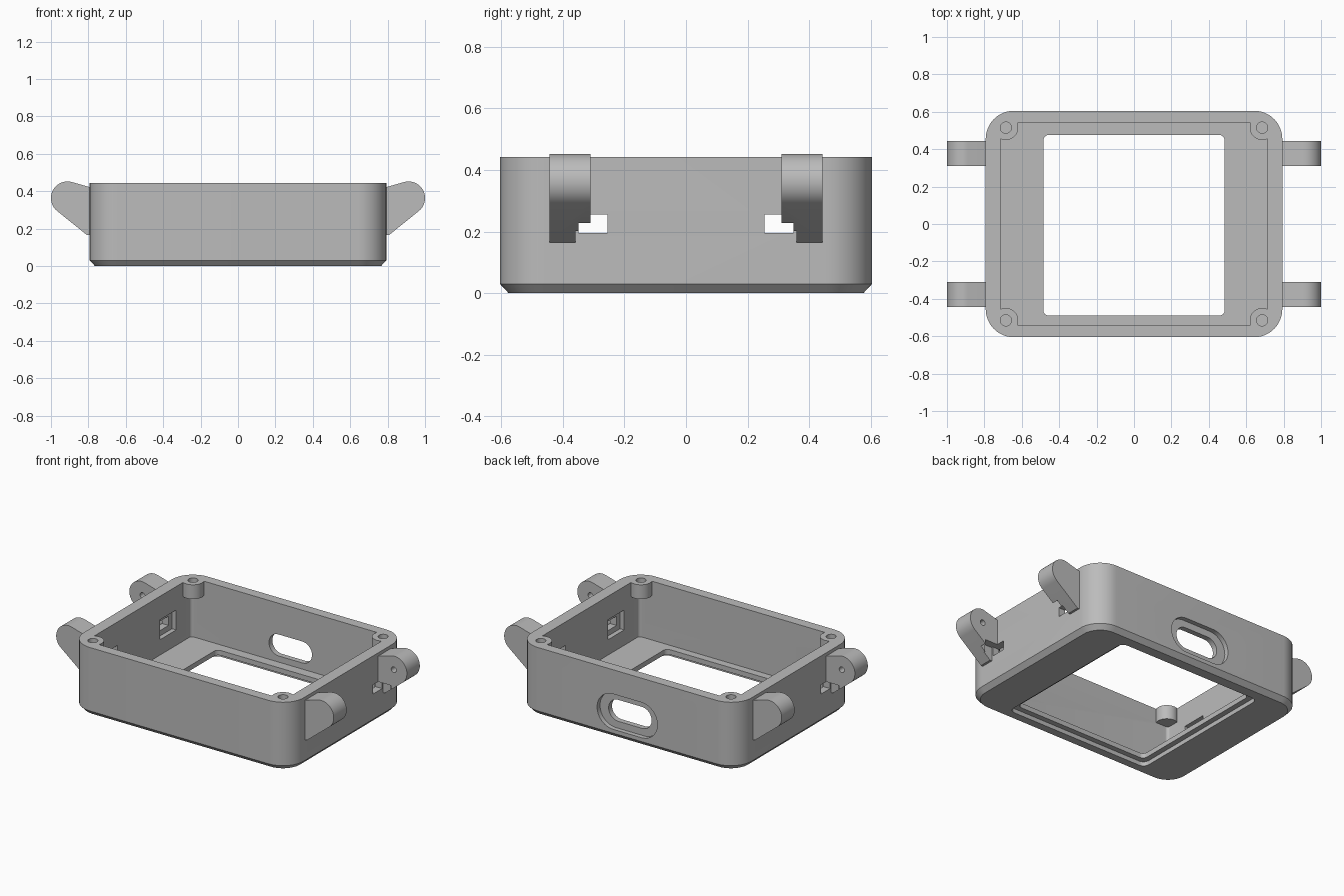
import bpy, bmesh
from math import sin, cos, pi, radians
from mathutils import Matrix

cube = bpy.data.objects.get("Cube")
if cube:
    bpy.data.objects.remove(cube, do_unlink=True)

grey = bpy.data.materials.new("mid grey plastic")
grey.use_nodes = True
COLOUR = (0.5, 0.5, 0.5, 1)
grey.diffuse_color = COLOUR
grey.node_tree.nodes["Principled BSDF"].inputs["Base Color"].default_value = COLOUR


def arc(cx, cy, r, start, end, steps=12):
    angles = [radians(start + (end - start) * i / steps) for i in range(steps + 1)]
    return [(cx + r * cos(a), cy + r * sin(a)) for a in angles]


def rounded(hw, hh, r, cx=0, cy=0):
    """Rounded rectangle outline from half sizes and corner radius."""
    pts = []
    for k, (sx, sy) in enumerate([(1, 1), (-1, 1), (-1, -1), (1, -1)]):
        pts += arc(cx + sx * (hw - r), cy + sy * (hh - r), r, 90 * k, 90 * k + 90)
    return pts


def loft(name, sections, axis="z"):
    """Solid through matching outlines, each paired with its place on the axis."""
    bm = bmesh.new()
    rings = []
    for outline, t in sections:
        rings.append([bm.verts.new((a, b, t) if axis == "z" else (a, t, b))
                      for a, b in outline])
    for low, high in zip(rings, rings[1:]):
        for i in range(len(low)):
            j = (i + 1) % len(low)
            bm.faces.new((low[i], low[j], high[j], high[i]))
    bm.faces.new(rings[0][::-1])
    bm.faces.new(rings[-1])
    bmesh.ops.remove_doubles(bm, verts=bm.verts, dist=1e-5)
    bmesh.ops.recalc_face_normals(bm, faces=bm.faces)
    mesh = bpy.data.meshes.new(name)
    bm.to_mesh(mesh)
    bm.free()
    mesh.materials.append(grey)
    ob = bpy.data.objects.new(name, mesh)
    bpy.context.collection.objects.link(ob)
    return ob


def prism(name, outline, lo, hi, axis="z"):
    return loft(name, [(outline, lo), (outline, hi)], axis)


def box(name, x, y, z):
    return prism(name, [(x[0], y[0]), (x[1], y[0]), (x[1], y[1]), (x[0], y[1])], *z)


def cylinder(name, x, y, r, lo, hi, axis="z"):
    return prism(name, arc(x, y, r, 0, 352.5, 47), lo, hi, axis)


def cut(ob, cutter):
    cutter.hide_render = True
    mod = ob.modifiers.new("cut", "BOOLEAN")
    mod.operation, mod.solver, mod.object = "DIFFERENCE", "EXACT", cutter
    bpy.context.view_layer.objects.active = ob
    bpy.ops.object.modifier_apply(modifier=mod.name)
    bpy.data.objects.remove(cutter, do_unlink=True)


def smooth(ob):
    bpy.ops.object.select_all(action="DESELECT")
    ob.select_set(True)
    bpy.context.view_layer.objects.active = ob
    bpy.ops.object.shade_smooth_by_angle(angle=radians(25))


CORNERS = [(sx, sy) for sx in (-1, 1) for sy in (-1, 1)]
POST_X, POST_Y = 0.685, 0.515

# Case shell with chamfered bottom edge
side = rounded(0.793, 0.605, 0.15)
case = loft("case_shell", [(rounded(0.765, 0.577, 0.122), 0), (side, 0.03), (side, 0.443)])

# Main cavity, leaving the four screw posts standing in its corners
cavity = prism("cavity", rounded(0.715, 0.54, 0.02), 0.06, 0.6)
for sx, sy in CORNERS:
    cut(cavity, cylinder("post", sx * POST_X, sy * POST_Y, 0.066, 0.35, 0.7))
cut(case, cavity)
for sx, sy in CORNERS:
    cut(case, cylinder("screw_hole", sx * POST_X, sy * POST_Y, 0.03, 0.37, 0.6))

# Window through the floor, with a shallow step beneath
cut(case, prism("window", rounded(0.485, 0.483, 0.03, 0, -0.007), -0.1, 0.2))
cut(case, prism("window_step", rounded(0.52, 0.518, 0.04, 0, -0.007), -0.1, 0.028))

# Port opening in the back wall, with a wider outer recess
cut(case, prism("port", rounded(0.155, 0.07, 0.07, 0, 0.17), 0.45, 0.7, "y"))
cut(case, prism("port_recess", rounded(0.217, 0.115, 0.115, 0, 0.17), 0.575, 0.7, "y"))

# Latch slots in the side walls, with square pockets on the inside
for sx, sy in CORNERS:
    cut(case, box("slot", sorted((sx * 0.6, sx * 0.88)),
                  sorted((sy * 0.255, sy * 0.35)), (0.195, 0.255)))
    cut(case, box("pocket", sorted((sx * 0.65, sx * 0.745)),
                  sorted((sy * 0.22, sy * 0.385)), (0.16, 0.29)))
smooth(case)

# Strap lug: rounded tab with a notch and a blind pin hole on its inner face
profile = arc(0.911, 0.363, 0.089, -51, 105, 24) + [(0.77, 0.415), (0.77, 0.165), (0.807, 0.165)]
lug = prism("strap_lug", profile, 0.31, 0.443, "y")
cut(lug, box("slot", (0.6, 0.885), (0.25, 0.35), (0.195, 0.255)))
cut(lug, box("notch", (0.6, 0.853), (0.25, 0.36), (0.1, 0.255)))
cut(lug, cylinder("pin_hole", 0.905, 0.363, 0.018, 0.25, 0.4, "y"))

for sx, sy in CORNERS:
    name = ("front" if sy < 0 else "back") + ("_left" if sx > 0 else "_right") + "_strap_lug"
    mesh = lug.data.copy()
    mesh.transform(Matrix.Diagonal((sx, sy, 1, 1)))
    if sx * sy < 0:
        mesh.flip_normals()
    copy = bpy.data.objects.new(name, mesh)
    bpy.context.collection.objects.link(copy)
    smooth(copy)
bpy.data.objects.remove(lug, do_unlink=True)
